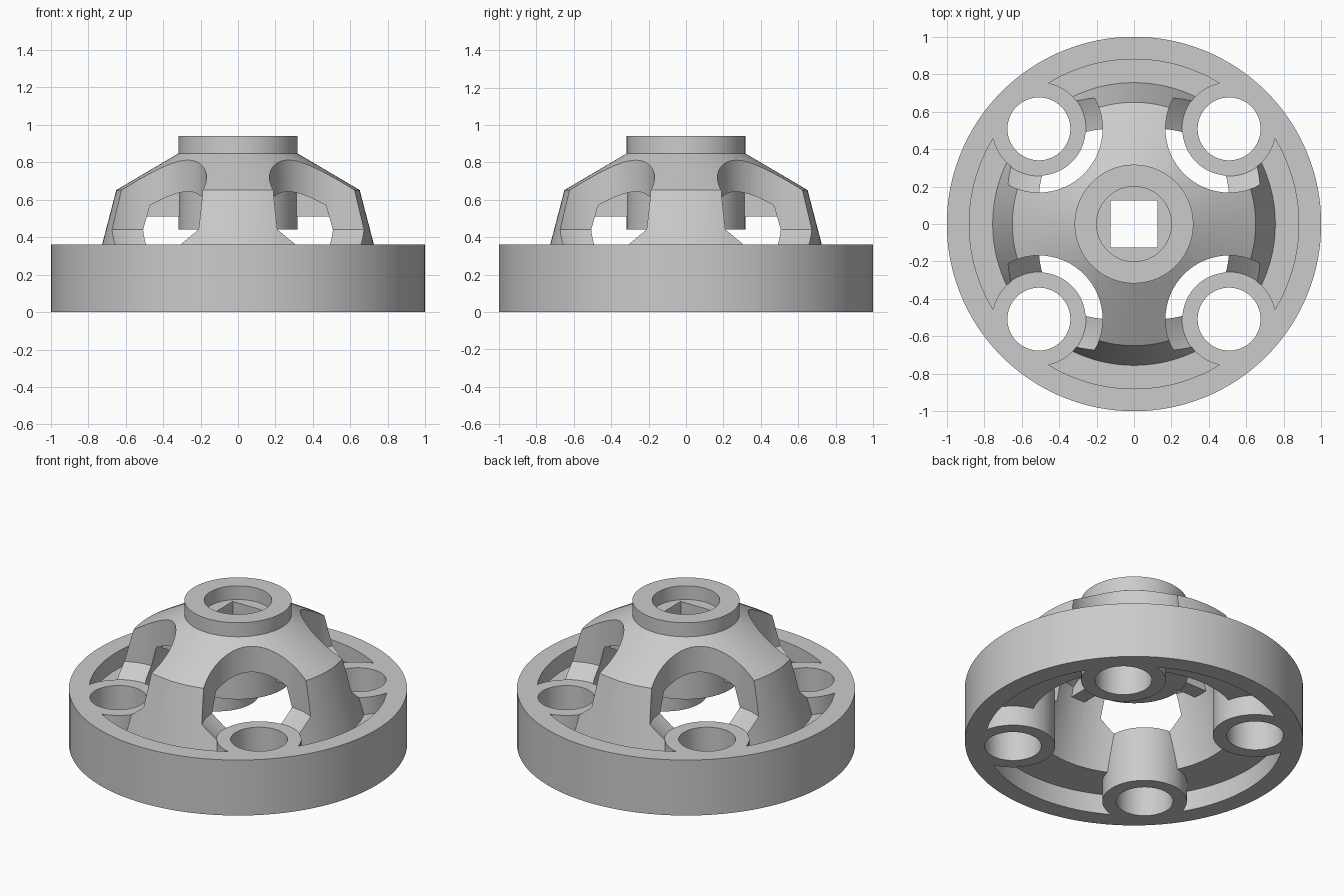
import bpy, bmesh, math
from mathutils import Matrix

if "Cube" in bpy.data.objects:
    bpy.data.objects.remove(bpy.data.objects["Cube"])


def make_object(name, bm):
    bmesh.ops.recalc_face_normals(bm, faces=bm.faces[:])
    me = bpy.data.meshes.new(name)
    bm.to_mesh(me)
    bm.free()
    ob = bpy.data.objects.new(name, me)
    bpy.context.collection.objects.link(ob)
    return ob


def lathe(name, profile, segs=96, at=(0, 0)):
    """Revolve an (r, z) profile that starts and ends on the axis."""
    bm = bmesh.new()
    rings = []
    for r, z in profile:
        if r == 0:
            rings.append([bm.verts.new((at[0], at[1], z))] * segs)
        else:
            rings.append([bm.verts.new((at[0] + r * math.cos(2 * math.pi * i / segs),
                                        at[1] + r * math.sin(2 * math.pi * i / segs), z))
                          for i in range(segs)])
    for a, b in zip(rings, rings[1:]):
        for i in range(segs):
            j = (i + 1) % segs
            quad = list(dict.fromkeys((a[i], a[j], b[j], b[i])))
            bm.faces.new(quad)
    return make_object(name, bm)


def cylinder(name, r, z0, z1, at=(0, 0), segs=64):
    return lathe(name, [(0, z0), (r, z0), (r, z1), (0, z1)], segs, at)


def box(name, size, centre):
    bm = bmesh.new()
    bmesh.ops.create_cube(bm, size=1, matrix=Matrix.Translation(centre) @ Matrix.Diagonal((*size, 1)))
    return make_object(name, bm)


def combine(target, tool, operation):
    tool.hide_render = True
    mod = target.modifiers.new(operation, 'BOOLEAN')
    mod.object = tool
    mod.operation = operation
    mod.solver = 'EXACT'
    bpy.context.view_layer.objects.active = target
    bpy.ops.object.modifier_apply(modifier=mod.name)
    bpy.data.objects.remove(tool)


# Rim, web, hollow dome and central hub as one revolved section
body = lathe("wheel_hub", [
    (0, .94), (.317, .94), (.317, .848), (.65, .652), (.755, .25),
    (.88, .25), (.88, .362), (1, .362), (1, 0), (.88, 0), (.88, .13),
    (.615, .13), (.5, .57), (.317, .68), (.317, .44), (0, .44)], 128)

# Ribs under the dome, joining hub and wall
for k in range(4):
    c, s = round(math.cos(k * math.pi / 2)), round(math.sin(k * math.pi / 2))
    size = (.28 if c else .1, .28 if s else .1, .15)
    combine(body, box("rib", size, (.42 * c, .42 * s, .585)), 'UNION')

# Four bolt bosses, each with a clearance window in the dome and a bore
for x in (-.508, .508):
    for y in (-.508, .508):
        combine(body, cylinder("boss", .25, 0, .4, (x, y)), 'UNION')
        window = lathe("window_cutter", [(0, .362), (.252, .362), (.34, .44), (.34, 1.1), (0, 1.1)], 64, (x, y))
        combine(body, window, 'DIFFERENCE')
        combine(body, cylinder("bore_cutter", .168, -.1, 1, (x, y)), 'DIFFERENCE')

# Counterbore and square drive hole in the hub
combine(body, cylinder("counterbore_cutter", .2, .85, 1.1), 'DIFFERENCE')
combine(body, box("square_cutter", (.25, .25, 1), (0, 0, .7)), 'DIFFERENCE')

# Smooth curved walls, keep edges crisp
bpy.ops.object.select_all(action='DESELECT')
body.select_set(True)
bpy.context.view_layer.objects.active = body
bpy.ops.object.shade_smooth_by_angle(angle=math.radians(20))
